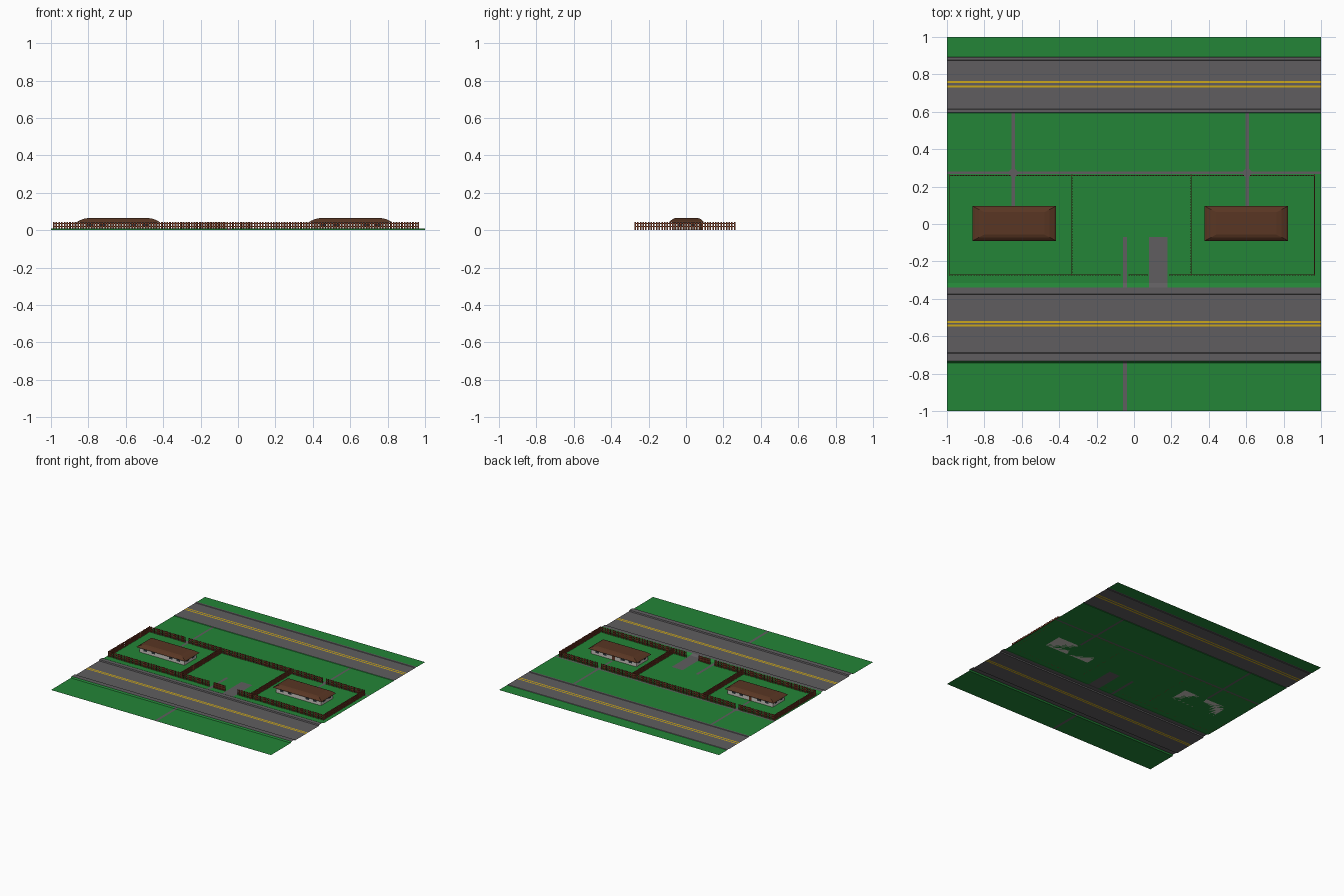
import bpy, bmesh, math

if "Cube" in bpy.data.objects:
    bpy.data.objects.remove(bpy.data.objects["Cube"])

def mat(name, c):
    m = bpy.data.materials.new(name)
    m.diffuse_color = (*c, 1)
    m.use_nodes = True
    m.node_tree.nodes["Principled BSDF"].inputs["Base Color"].default_value = m.diffuse_color
    return m

GRASS = mat("grass green", (0.017, 0.235, 0.038))
ROAD = mat("asphalt grey", (0.115, 0.11, 0.115))
YELLOW = mat("line yellow", (0.6, 0.39, 0.012))
WOOD = mat("fence red brown", (0.21, 0.05, 0.022))
ROOF = mat("roof brown", (0.1, 0.037, 0.017))
WALL = mat("wall off white", (0.6, 0.57, 0.53))
GLASS = mat("window dark", (0.03, 0.04, 0.05))
DOOR = mat("door brown", (0.12, 0.04, 0.02))

def finish(name, bm, mats):
    me = bpy.data.meshes.new(name)
    bm.to_mesh(me)
    bm.free()
    for m in mats:
        me.materials.append(m)
    ob = bpy.data.objects.new(name, me)
    bpy.context.collection.objects.link(ob)
    return ob

def box(bm, x0, x1, y0, y1, z0, z1, mi=0):
    v = [bm.verts.new((x, y, z)) for z in (z0, z1) for x, y in ((x0, y0), (x1, y0), (x1, y1), (x0, y1))]
    fs = [(3, 2, 1, 0), (4, 5, 6, 7)] + [(i, (i + 1) % 4, 4 + (i + 1) % 4, 4 + i) for i in range(4)]
    for f in fs:
        bm.faces.new([v[i] for i in f]).material_index = mi

# Terrain: one section across the streets (y, height, material to the next point)
G, R, Y = 0, 1, 2
profile = [(-1, 0, G), (-.742, 0, G), (-.733, .01, R), (-.692, .01, R), (-.688, .001, R),
           (-.548, .001, Y), (-.537, .001, R), (-.53, .001, Y), (-.519, .001, R),
           (-.377, .001, R), (-.373, .01, R), (-.34, .01, G), (-.315, 0, G),
           (-.07, 0, G), (.095, 0, G), (.266, 0, R), (.281, 0, G), (.594, 0, G),
           (.597, .003, R), (.612, .003, R), (.615, 0, R), (.729, 0, Y), (.741, 0, R),
           (.753, 0, Y), (.764, 0, R), (.873, 0, R), (.876, .003, R), (.891, .003, R),
           (.894, 0, G), (1, 0, G)]
# Paths and driveway cut into the lawn (x0, x1, y0, y1)
paths = [(-.654, -.636, .095, .6), (.596, .614, .095, .6), (-.06, -.038, -1, -.73),
         (-.06, -.038, -.34, -.07), (.08, .18, -.34, -.07)]
xs = sorted({-1, 1, *(p[0] for p in paths), *(p[1] for p in paths)})
bm = bmesh.new()
grid = [[bm.verts.new((x, y, z)) for x in xs] for y, z, _ in profile]
for j in range(len(profile) - 1):
    cy = (profile[j][0] + profile[j + 1][0]) / 2
    for i in range(len(xs) - 1):
        cx = (xs[i] + xs[i + 1]) / 2
        f = bm.faces.new((grid[j][i], grid[j][i + 1], grid[j + 1][i + 1], grid[j + 1][i]))
        on_path = any(a < cx < b and c < cy < d for a, b, c, d in paths)
        f.material_index = R if on_path and profile[j][2] == G else profile[j][2]
finish("ground_and_roads", bm, [GRASS, ROAD, YELLOW])

# Flared path junctions
bm = bmesh.new()
def flare(cx, cy, r, z):
    bm.faces.new([bm.verts.new((cx + r * math.cos(a * math.pi / 4 + math.pi / 8),
                                cy + r * math.sin(a * math.pi / 4 + math.pi / 8), z)) for a in range(8)])
flare(-.645, .273, .024, .001)
flare(.605, .273, .024, .001)
finish("path_junctions", bm, [ROAD])

# Picket fences with two rails, along x or y
def fence(name, a, b, c, along_x=True):
    bm = bmesh.new()
    def put(u0, u1, t, z0, z1):
        if along_x:
            box(bm, u0, u1, c - t, c + t, z0, z1)
        else:
            box(bm, c - t, c + t, u0, u1, z0, z1)
    n = max(1, round((b - a) / .0145))
    for i in range(n + 1):
        u = a + (b - a) * i / n
        put(u - .004, u + .004, .0022, 0, .045)
    for z in (.016, .033):
        put(a, b, .0015, z, z + .005)
    finish(name, bm, [WOOD])

for k, (a, b) in enumerate([(-.985, -.665), (-.625, .585), (.625, .965)]):
    fence(f"back_fence_{k}", a, b, .26)
for k, (a, b) in enumerate([(-.985, -.075), (-.025, .07), (.19, .965)]):
    fence(f"front_fence_{k}", a, b, -.272)
for k, x in enumerate([-.985, -.332, .305, .965]):
    fence(f"side_fence_{k}", -.272, .26, x, False)

# Houses: walls with plates for windows and door, hipped roof with flat top
def house(name, cx, cy):
    hx, hy = .205, .077
    bm = bmesh.new()
    box(bm, cx - hx, cx + hx, cy - hy, cy + hy, 0, .044)
    for s in (-1, 1):
        y = cy + s * hy
        for dx in (-.15, -.08, .08, .15):
            box(bm, cx + dx - .016, cx + dx + .016, y - .001, y + .001, .017, .034, 1)
        x = cx + s * hx
        for dy in (-.035, .035):
            box(bm, x - .001, x + .001, cy + dy - .014, cy + dy + .014, .017, .034, 1)
    box(bm, cx - .012, cx + .012, cy + hy - .001, cy + hy + .002, 0, .035, 2)
    finish(name + "_walls", bm, [WALL, GLASS, DOOR])

    bm = bmesh.new()
    loops = []
    for ix, iy, z in ((0, 0, .042), (.012, .008, .05), (.035, .02, .06), (.062, .034, .065)):
        w, d = .223 - ix, .094 - iy
        loops.append([bm.verts.new((cx + sx * w, cy + sy * d, z))
                      for sx, sy in ((-1, -1), (1, -1), (1, 1), (-1, 1))])
    for lo, hi in zip(loops, loops[1:]):
        for i in range(4):
            bm.faces.new((lo[i], lo[(i + 1) % 4], hi[(i + 1) % 4], hi[i]))
    bm.faces.new(loops[-1])
    bm.faces.new(loops[0][::-1])
    finish(name + "_roof", bm, [ROOF])

house("left_house", -.64, .003)
house("right_house", .601, .003)
